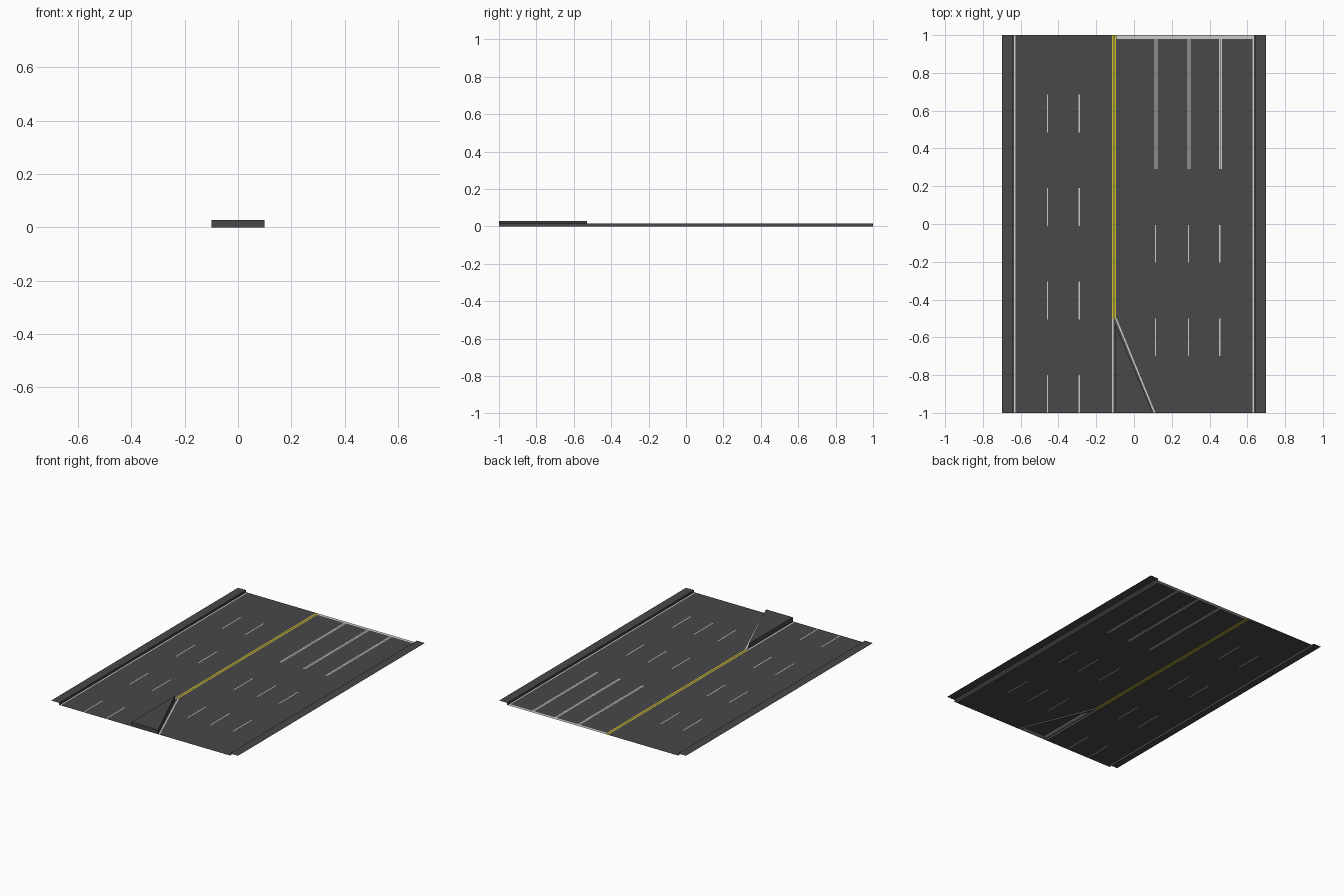
import bpy, bmesh
from mathutils import Vector

if "Cube" in bpy.data.objects:
    bpy.data.objects.remove(bpy.data.objects["Cube"])


def material(name, color):
    m = bpy.data.materials.new(name)
    m.diffuse_color = (*color, 1)
    m.use_nodes = True
    m.node_tree.nodes["Principled BSDF"].inputs["Base Color"].default_value = m.diffuse_color
    return m


ASPHALT = material("asphalt", (0.065, 0.065, 0.068))
WHITE = material("white_paint", (0.55, 0.55, 0.55))
YELLOW = material("yellow_paint", (0.65, 0.55, 0.02))

CURB_X, EDGE_X, CURB_Z = 0.64, 0.70, 0.014
ISLAND_Z = 0.028


def finish(name, bm, mats):
    me = bpy.data.meshes.new(name)
    bm.to_mesh(me)
    bm.free()
    for m in mats:
        me.materials.append(m)
    ob = bpy.data.objects.new(name, me)
    bpy.context.collection.objects.link(ob)
    return ob


# painted rectangles: x0, x1, y0, y1, material slot
marks = []


def strip(x, w, y0, y1, slot=1):
    marks.append((x - w / 2, x + w / 2, y0, y1, slot))


for s in (-1, 1):
    strip(s * 0.632, 0.008, -1, 1)               # edge lines
for x in (-0.457, -0.29):                         # left lane dashes
    for y0, y1 in ((-1, -0.8), (-0.505, -0.305), (-0.01, 0.19), (0.485, 0.685)):
        strip(x, 0.006, y0, y1)
for x in (0.113, 0.288, 0.454):                   # right lane dashes
    for y0 in (-0.7, -0.205):
        strip(x, 0.006, y0, y0 + 0.2)
for x in (0.117, 0.291, 0.459):                   # double solid lines
    for d in (-0.005, 0.005):
        strip(x + d, 0.006, 0.29, 0.98)
marks.append((-0.093, 0.628, 0.98, 1, 1))         # stop line
for x in (-0.112, -0.098):                        # double yellow line
    strip(x, 0.008, -0.5, 1, 2)
strip(-0.112, 0.008, -1, -0.5)                    # line beside island

# slanted line beside the island, and the island footprint
TIP, FOOT = Vector((-0.100, -0.5, 0)), Vector((0.105, -1, 0))
DIAG_N = Vector((0.5, 0.205, 0)).normalized()
DIAG_W = 0.008
island = [(-0.1, -1), (0.1, -1), (-0.1, -0.53)]
ISL_P = Vector((0.1, -1, 0))
ISL_N = Vector((0.47, 0.2, 0)).normalized()


def slot_at(c):
    for x0, x1, y0, y1, slot in marks:
        if x0 < c.x < x1 and y0 < c.y < y1:
            return slot
    if c.y < -0.5 and 0 < (c - TIP).dot(DIAG_N) < DIAG_W:
        return 1
    return 0


# road sheet sliced along every marking, so paint is flush on both sides
bm = bmesh.new()
bm.faces.new([bm.verts.new((x, y, 0)) for x, y in
              ((-CURB_X, -1), (CURB_X, -1), (CURB_X, 1), (-CURB_X, 1))])


def cut(co, no):
    bmesh.ops.bisect_plane(bm, geom=bm.verts[:] + bm.edges[:] + bm.faces[:],
                           dist=1e-6, plane_co=co, plane_no=no)


for x in sorted({v for m in marks for v in m[:2]} | {-0.1}):
    cut((x, 0, 0), (1, 0, 0))
for y in sorted({v for m in marks for v in m[2:4] if abs(v) < 1}):
    cut((0, y, 0), (0, 1, 0))
cut(TIP, DIAG_N)
cut(TIP + DIAG_N * DIAG_W, DIAG_N)
cut(ISL_P, ISL_N)
hole = []
for f in bm.faces:
    c = f.calc_center_median()
    f.material_index = slot_at(c)
    if c.x > -0.1 and (c - ISL_P).dot(ISL_N) < 0 and c.y < -0.5:
        hole.append(f)
bmesh.ops.delete(bm, geom=hole, context='FACES')
bmesh.ops.dissolve_limit(bm, angle_limit=0.01, verts=bm.verts[:],
                         edges=bm.edges[:], delimit={'MATERIAL'})
bmesh.ops.triangulate(bm, faces=bm.faces[:])
finish("road_surface", bm, [ASPHALT, WHITE, YELLOW])

# raised pavements: curb face and top, open at the ends
for side, s in (("left", -1), ("right", 1)):
    bm = bmesh.new()
    profile = [(CURB_X, 0), (CURB_X, CURB_Z), (EDGE_X, CURB_Z)]
    rows = [[bm.verts.new((s * x, y, z)) for x, z in profile] for y in (-1, 1)]
    for i in range(2):
        bm.faces.new((rows[0][i], rows[0][i + 1], rows[1][i + 1], rows[1][i])[::s])
    for f in bm.faces:
        f.normal_update()
        if f.normal.z < -0.5 or f.normal.x * s > 0.5:
            f.normal_flip()
    finish(side + "_pavement", bm, [ASPHALT])

# triangular traffic island: walls and top
bm = bmesh.new()
low = [bm.verts.new((x, y, 0)) for x, y in island]
high = [bm.verts.new((x, y, ISLAND_Z)) for x, y in island]
bm.faces.new(high)
for i in range(3):
    j = (i + 1) % 3
    bm.faces.new((low[i], low[j], high[j], high[i]))
finish("traffic_island", bm, [ASPHALT])
